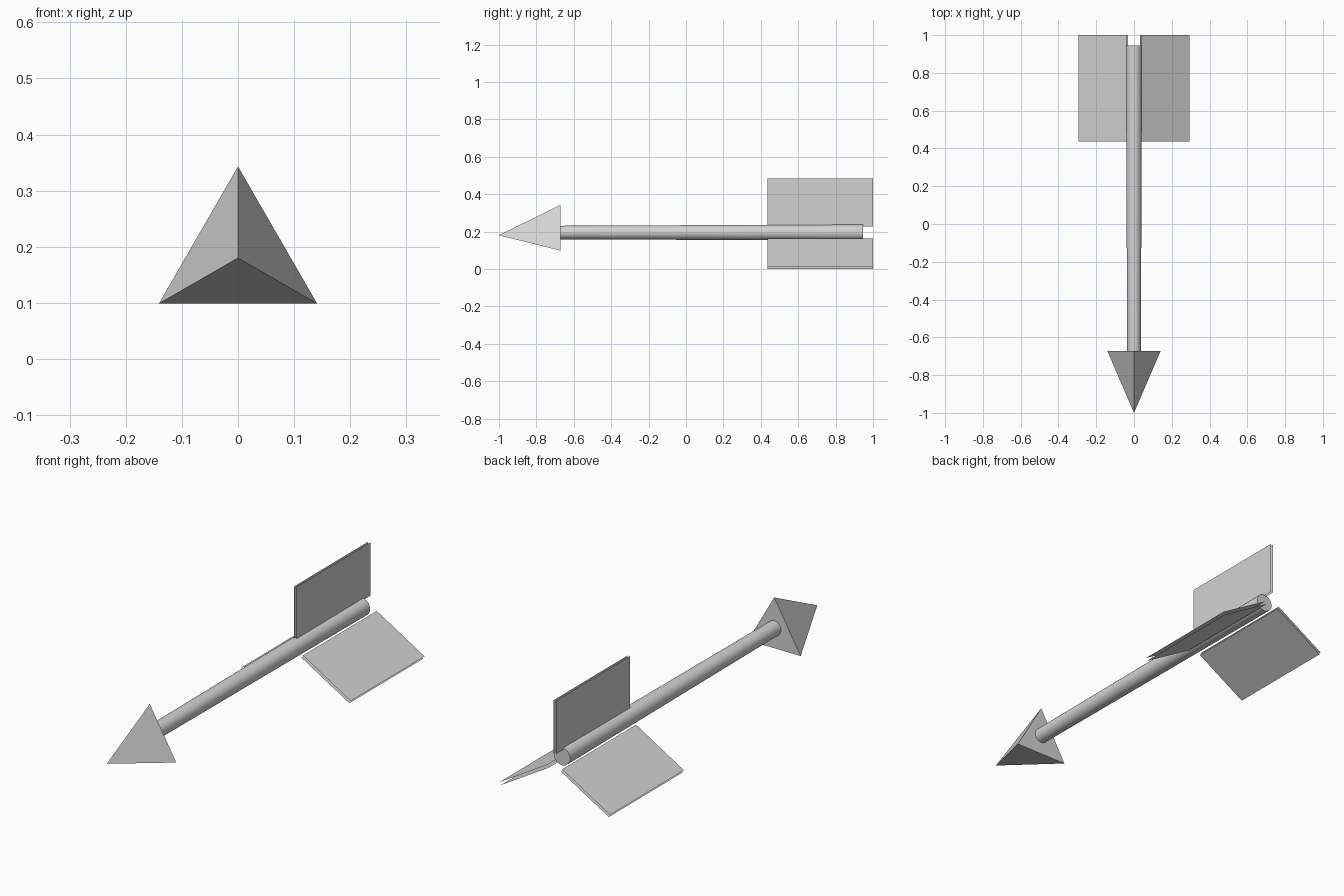
import bpy
import math
from mathutils import Vector, Matrix

cube = bpy.data.objects.get("Cube")
if cube:
    bpy.data.objects.remove(cube, do_unlink=True)

grey = bpy.data.materials.new("plain_grey")
grey.use_nodes = True
grey.diffuse_color = (0.65, 0.65, 0.65, 1)
grey.node_tree.nodes["Principled BSDF"].inputs["Base Color"].default_value = grey.diffuse_color

FIN_FRONT, FIN_BACK = 0.437, 1.0
HEAD_BASE = -0.672


def cone(name, sides, r_back, r_front, y_back, y_front, z):
    """Cone or prism lying along y, with one corner pointing up."""
    bpy.ops.mesh.primitive_cone_add(
        vertices=sides, radius1=r_back, radius2=r_front, depth=y_back - y_front,
        location=(0, (y_back + y_front) / 2, z), rotation=(math.pi / 2, 0, 0))
    obj = bpy.context.object
    obj.name = name
    obj.data.materials.append(grey)
    return obj


def fin(name, inner, outer, offset):
    """Two parallel sheets with open edges; inner, outer and offset are (x, z)."""
    verts, faces = [], []
    for k in (0, 1):
        a = Vector(inner) + k * Vector(offset)
        b = Vector(outer) + k * Vector(offset)
        n = len(verts)
        verts += [(a.x, FIN_FRONT, a.y), (b.x, FIN_FRONT, b.y),
                  (b.x, FIN_BACK, b.y), (a.x, FIN_BACK, a.y)]
        face = (n, n + 1, n + 2, n + 3)
        faces.append(face if k == 0 else face[::-1])
    mesh = bpy.data.meshes.new(name)
    mesh.from_pydata(verts, [], faces)
    mesh.materials.append(grey)
    obj = bpy.data.objects.new(name, mesh)
    bpy.context.collection.objects.link(obj)
    return obj


# Three-sided pointed head
cone("arrow_head", 3, 0.163, 0, HEAD_BASE, -1, 0.18)

# Round shaft, slightly thicker at the tail
shaft = cone("shaft", 24, 0.043, 0.036, 0.945, HEAD_BASE - 0.01, 0.195)
bpy.ops.object.shade_smooth_by_angle()

# Upright fin and the two lower fins
fin("top_fin", (-0.006, 0.228), (-0.006, 0.485), (0.012, 0))
left = fin("left_fin", (0.04, 0.164), (0.295, 0.0125), (-0.007, -0.0125))
right = left.copy()
right.data = left.data.copy()
right.name = "right_fin"
right.data.transform(Matrix.Scale(-1, 4, (1, 0, 0)))
right.data.flip_normals()
bpy.context.collection.objects.link(right)

# Make the outer sides of every fin face outwards
for name, up in (("top_fin", (-1, 0, 0)), ("left_fin", (0, 0, 1)), ("right_fin", (0, 0, 1))):
    mesh = bpy.data.objects[name].data
    if mesh.polygons[0].normal.dot(Vector(up)) < 0:
        mesh.flip_normals()
